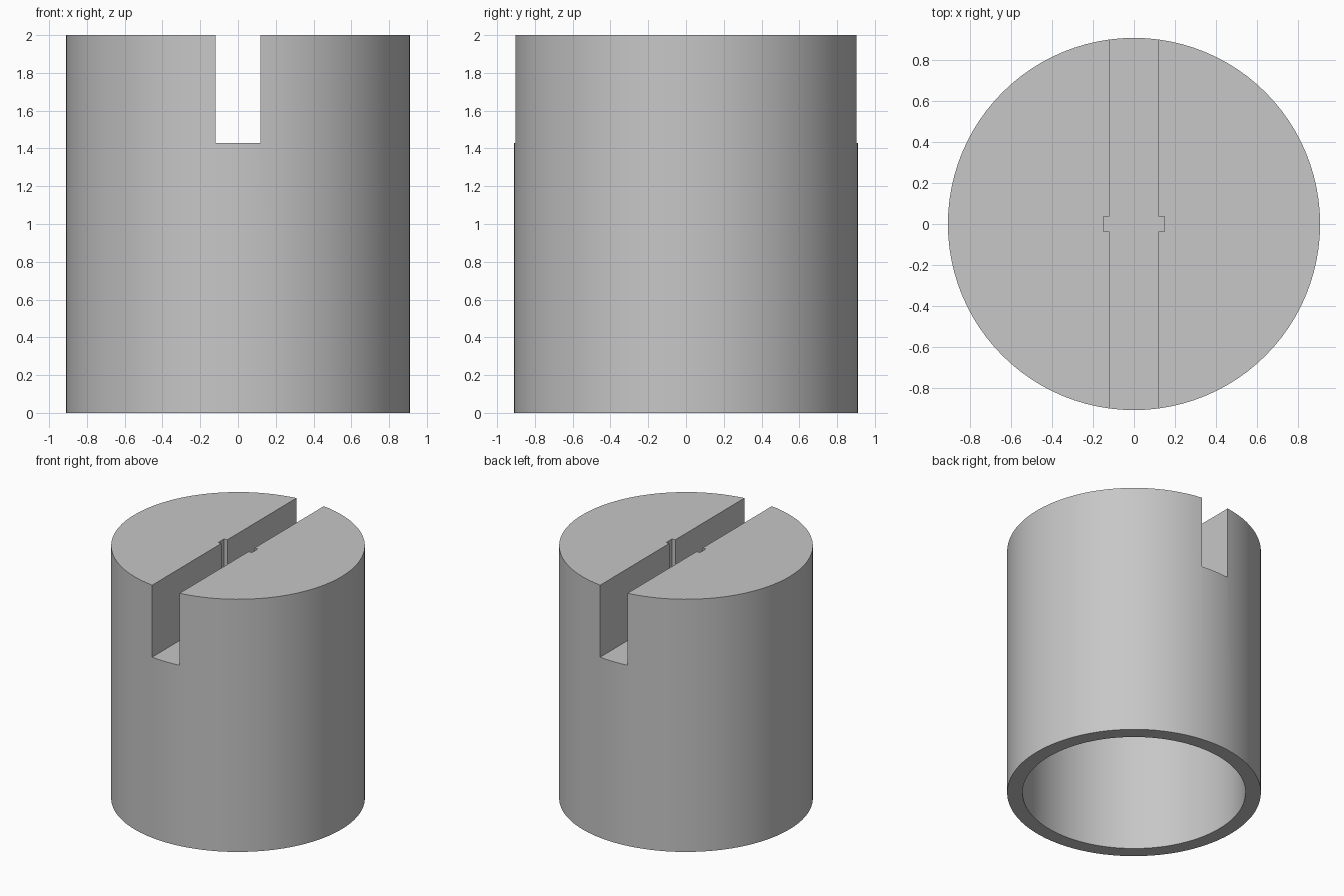
import bpy
import bmesh
from mathutils import Vector

cube = bpy.data.objects.get("Cube")
if cube:
    bpy.data.objects.remove(cube, do_unlink=True)

HEIGHT, RADIUS, BORE_RADIUS = 2.0, 0.91, 0.80
SLOT_FLOOR, BORE_TOP = 1.43, 1.30
SLOT_HALF, NOTCH_HALF, NOTCH_DEPTH = 0.12, 0.037, 0.148

grey = bpy.data.materials.new("plain grey")
grey.use_nodes = True
colour = (0.57, 0.57, 0.57, 1)
grey.diffuse_color = colour
grey.node_tree.nodes["Principled BSDF"].inputs["Base Color"].default_value = colour


def prism(name, outline, bottom, top):
    """Extrude a flat outline upward into a closed solid."""
    bm = bmesh.new()
    face = bm.faces.new([bm.verts.new((x, y, bottom)) for x, y in outline])
    grown = bmesh.ops.extrude_face_region(bm, geom=[face])
    verts = [v for v in grown["geom"] if isinstance(v, bmesh.types.BMVert)]
    bmesh.ops.translate(bm, vec=Vector((0, 0, top - bottom)), verts=verts)
    bmesh.ops.recalc_face_normals(bm, faces=bm.faces)
    mesh = bpy.data.meshes.new(name)
    bm.to_mesh(mesh)
    bm.free()
    mesh.materials.append(grey)
    obj = bpy.data.objects.new(name, mesh)
    bpy.context.collection.objects.link(obj)
    return obj


def cylinder(name, radius, bottom, top):
    bpy.ops.mesh.primitive_cylinder_add(
        vertices=96, radius=radius, depth=top - bottom, location=(0, 0, (top + bottom) / 2))
    obj = bpy.context.object
    obj.name = name
    obj.data.materials.append(grey)
    return obj


# Slotted cap body, open underneath
body = cylinder("slotted_sleeve", RADIUS, 0, HEIGHT)
bore = cylinder("bore_cutter", BORE_RADIUS, -0.2, BORE_TOP)

# Straight slot with a small notch in the middle of each wall
side = [(SLOT_HALF, -1), (SLOT_HALF, -NOTCH_HALF), (NOTCH_DEPTH, -NOTCH_HALF),
        (NOTCH_DEPTH, NOTCH_HALF), (SLOT_HALF, NOTCH_HALF), (SLOT_HALF, 1)]
slot = prism("slot_cutter", side + [(-x, -y) for x, y in side], SLOT_FLOOR, HEIGHT + 0.2)

# Cut the body
bpy.ops.object.select_all(action="DESELECT")
body.select_set(True)
bpy.context.view_layer.objects.active = body
for cutter in (bore, slot):
    cutter.hide_render = True
    cut = body.modifiers.new(cutter.name, "BOOLEAN")
    cut.operation = "DIFFERENCE"
    cut.solver = "EXACT"
    cut.object = cutter
    bpy.ops.object.modifier_apply(modifier=cut.name)
    bpy.data.objects.remove(cutter, do_unlink=True)

bpy.ops.object.shade_smooth_by_angle(angle=0.5)
